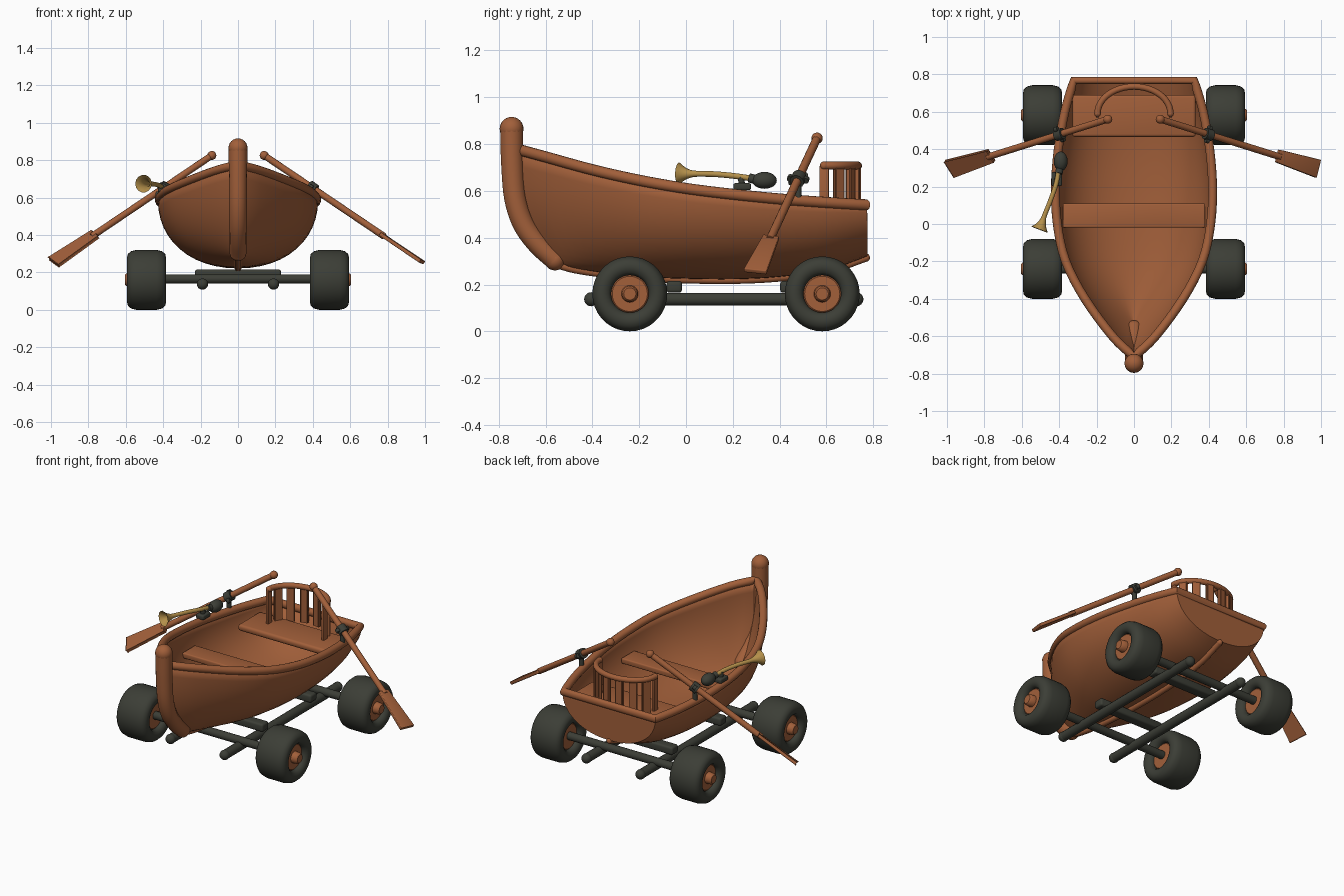
import bpy, bmesh, math
from mathutils import Vector, Matrix

if "Cube" in bpy.data.objects:
    bpy.data.objects.remove(bpy.data.objects["Cube"])


def material(name, rgb):
    m = bpy.data.materials.new(name)
    m.use_nodes = True
    m.diffuse_color = (*rgb, 1)
    m.node_tree.nodes["Principled BSDF"].inputs["Base Color"].default_value = (*rgb, 1)
    return m


WOOD = material("warm_wood", (0.36, 0.115, 0.042))
DARK = material("dark_rubber", (0.045, 0.048, 0.037))
BRASS = material("brass", (0.46, 0.28, 0.07))


def finish(ob, mat, angle=40):
    ob.data.materials.clear()
    ob.data.materials.append(mat)
    bpy.ops.object.select_all(action='DESELECT')
    ob.select_set(True)
    bpy.context.view_layer.objects.active = ob
    bpy.ops.object.shade_smooth_by_angle(angle=math.radians(angle))
    return ob


def from_bmesh(name, bm, mat, angle=40):
    bmesh.ops.recalc_face_normals(bm, faces=bm.faces)
    me = bpy.data.meshes.new(name)
    bm.to_mesh(me)
    bm.free()
    ob = bpy.data.objects.new(name, me)
    bpy.context.collection.objects.link(ob)
    return finish(ob, mat, angle)


def spline(pts, n=5):
    """Catmull-Rom through tuples of any length."""
    vs = [Vector(p) for p in pts]
    vs = [2 * vs[0] - vs[1]] + vs + [2 * vs[-1] - vs[-2]]
    out = []
    for a, b, c, d in zip(vs, vs[1:], vs[2:], vs[3:]):
        for k in range(n):
            t = k / n
            out.append(0.5 * (2 * b + (c - a) * t + (2 * a - 5 * b + 4 * c - d) * t ** 2
                              + (3 * b - a - 3 * c + d) * t ** 3))
    return out + [vs[-2]]


def tube(name, pts, r, mat, radii=None, cyclic=False, caps=True):
    cu = bpy.data.curves.new(name, 'CURVE')
    cu.dimensions = '3D'
    cu.twist_mode = 'MINIMUM'
    cu.bevel_depth, cu.bevel_resolution, cu.use_fill_caps = r, 5, caps
    sp = cu.splines.new('POLY')
    sp.points.add(len(pts) - 1)
    for i, p in enumerate(pts):
        sp.points[i].co = (*p, 1)
        sp.points[i].radius = radii[i] if radii else 1
    sp.use_cyclic_u = cyclic
    ob = bpy.data.objects.new(name, cu)
    bpy.context.collection.objects.link(ob)
    bpy.ops.object.select_all(action='DESELECT')
    ob.select_set(True)
    bpy.context.view_layer.objects.active = ob
    bpy.ops.object.convert(target='MESH')
    return finish(bpy.context.object, mat)


def ball(name, loc, size, mat):
    bm = bmesh.new()
    bmesh.ops.create_uvsphere(bm, u_segments=20, v_segments=12, radius=1,
                              matrix=Matrix.Translation(loc) @ Matrix.Diagonal((*size, 1)))
    return from_bmesh(name, bm, mat)


def box(name, loc, size, mat, rot=None, bevel=0.008, taper=1):
    bm = bmesh.new()
    bmesh.ops.create_cube(bm, size=1)
    for v in bm.verts:
        if v.co.x < 0:
            v.co.y *= taper
    basis = rot if rot else Matrix.Identity(4)
    bm.transform(Matrix.Translation(loc) @ basis @ Matrix.Diagonal((*size, 1)))
    bmesh.ops.bevel(bm, geom=bm.edges[:], offset=bevel, segments=3, profile=0.5, affect='EDGES')
    return from_bmesh(name, bm, mat)


def lathe_x(name, profile, loc, mat, sign=1):
    """Closed (x, radius) profile turned about the x axis."""
    bm = bmesh.new()
    vs = [bm.verts.new((x, 0, r)) for x, r in profile]
    es = [bm.edges.new((vs[i], vs[(i + 1) % len(vs)])) for i in range(len(vs))]
    bmesh.ops.spin(bm, geom=vs + es, cent=(0, 0, 0), axis=(1, 0, 0),
                   angle=math.tau, steps=36, use_duplicate=False)
    bmesh.ops.remove_doubles(bm, verts=bm.verts, dist=1e-4)
    bm.transform(Matrix.Translation(loc) @ Matrix.Diagonal((sign, 1, 1, 1)))
    return from_bmesh(name, bm, mat)


# Hull stations: y, half width, rim height, keel height
stations = spline([
    (-.71, .0, .775, .30), (-.6, .115, .745, .275), (-.4, .262, .69, .252),
    (-.2, .365, .645, .238), (0, .41, .61, .232), (.2, .42, .585, .23),
    (.4, .405, .565, .24), (.6, .37, .55, .268), (.768, .322, .54, .325)], 4)
ROWS = 24
bm = bmesh.new()
grid = []
for y, w, top, low in stations:
    ring = []
    for j in range(ROWS + 1):
        a = math.pi * j / ROWS
        depth = math.sin(a) ** 0.95
        rake = 0.15 * depth ** 2.5 * max(0, -y / .71)
        c = math.cos(a)
        ring.append(bm.verts.new((math.copysign(abs(c) ** 0.92, c) * w,
                                  y + rake, top - (top - low) * depth)))
    grid.append(ring)
for r0, r1 in zip(grid, grid[1:]):
    for j in range(ROWS):
        bm.faces.new((r0[j], r0[j + 1], r1[j + 1], r1[j]))
bm.faces.new(grid[-1])
keel_path = [ring[ROWS // 2].co - Vector((0, 0, .01)) for ring in grid]
bmesh.ops.remove_doubles(bm, verts=bm.verts, dist=1e-4)
hull = from_bmesh("hull", bm, WOOD)
shell = hull.modifiers.new("thickness", 'SOLIDIFY')
shell.thickness, shell.offset = 0.016, 0

# Gunwale, keel and stem
side = [Vector((s[1], s[0], s[2])) for s in stations]
mirrored = [Vector((-p.x, p.y, p.z)) for p in reversed(side[1:])]
tube("gunwale", side + mirrored, .024, WOOD, cyclic=True)
tube("keel", keel_path, .018, WOOD)
ball("keel_end", keel_path[-1], (.018,) * 3, WOOD)
stem = spline([(0, -.745, .865), (0, -.742, .72), (0, -.73, .57), (0, -.695, .46),
               (0, -.635, .375), (0, -.56, .305)])
tube("stem", stem, .05, WOOD, radii=[1 - .1 * i / len(stem) for i in range(len(stem))])
ball("stem_top", stem[0], (.051,) * 3, WOOD)
ball("stem_foot", stem[-1], (.045,) * 3, WOOD)

# Seats and curved backrest
box("front_bench", (0, .045, .47), (.76, .13, .035), WOOD)
box("rear_seat", (0, .578, .475), (.66, .225, .04), WOOD, bevel=.015)


def rail(a, z):
    return Vector((.195 * math.cos(a), .59 + .145 * math.sin(a), z))


tube("backrest_rail", [rail(math.pi * i / 24, .708) for i in range(25)], .017, WOOD)
for i in range(8):
    a = math.pi * i / 7
    if i in (0, 7):
        ball("rail_end", rail(a, .708), (.018,) * 3, WOOD)
    turn = math.atan2(.145 * math.cos(a), -.195 * math.sin(a))
    box("backrest_slat", rail(a, .598), (.04, .018, .22), WOOD,
        Matrix.Rotation(turn, 4, 'Z'), .004)

# Oars and oarlocks
for s, width_dir in ((-1, Vector((0, .8, .6))), (1, Vector((0, 1, .05)))):
    grip, tip = Vector((s * .14, .56, .825)), Vector((s * .985, .295, .255))
    d = (tip - grip).normalized()
    neck = grip.lerp(tip, .76)
    tube("oar_shaft", [grip, neck], .018, WOOD)
    ball("oar_grip", grip, (.024,) * 3, WOOD)
    across = (width_dir - d * width_dir.dot(d)).normalized()
    rot = Matrix((d, across, d.cross(across))).transposed().to_4x4()
    box("oar_blade", grip.lerp(tip, .87), ((tip - neck).length * 1.08, .1, .02),
        WOOD, rot, .004, .7)
    lock = grip.lerp(tip, .305)
    tube("oarlock_collar", [lock - d * .022, lock + d * .022], .031, DARK)
    for k in (-1, 1):
        tube("oarlock_horn", [lock + across * .034 * k - d * .01,
                              lock + across * .034 * k + d * .01], .014, DARK)
    tube("oarlock_post", [lock, (s * .4, lock.y, .56)], .014, DARK)

# Bulb horn clamped on the right rim
horn = spline([(-.40, .31, .648), (-.415, .22, .662), (-.445, .13, .671),
               (-.477, .05, .673), (-.49, .01, .673), (-.505, -.03, .674)], 4)
flare = [1 + 2.8 * max(0, (i - 10) / 10) ** 3 for i in range(len(horn))]
tube("horn_pipe", horn, .0125, BRASS, radii=flare, caps=False)
ball("horn_bulb", (-.392, .335, .645), (.037, .053, .036), DARK)
tube("horn_collar", [(-.402, .27, .655), (-.396, .30, .648)], .02, DARK)
box("horn_clamp", (-.413, .24, .618), (.055, .075, .03), DARK)
tube("horn_clip", [(-.413, .24, .61), (-.413, .235, .662)], .014, DARK)

# Undercarriage
for s in (-1, 1):
    tube("chassis_rail", [(s * .19, -.405, .137), (s * .19, .728, .137)], .028, DARK)
    for y in (-.405, .728):
        ball("rail_cap", (s * .19, y, .137), (.03,) * 3, DARK)
for y in (-.05, .435):
    box("hull_cradle", (0, y, .19), (.46, .065, .05), DARK, bevel=.012)
tire = [(-.08, .08), (-.098, .092), (-.105, .115), (-.1, .138), (-.083, .153), (-.055, .16)]
tire += [(-x, r) for x, r in reversed(tire)]
hub = [(-.075, 0), (-.075, .075), (-.068, .083), (.068, .083), (.075, .075), (.075, .036),
       (.108, .033), (.115, .026), (.115, 0)]
for y in (-.24, .582):
    tube("axle", [(-.42, y, .165), (.42, y, .165)], .025, DARK)
    for s in (-1, 1):
        lathe_x("tire", tire, (s * .489, y, .16), DARK)
        lathe_x("wheel_hub", hub, (s * .489, y, .16), WOOD, s)
